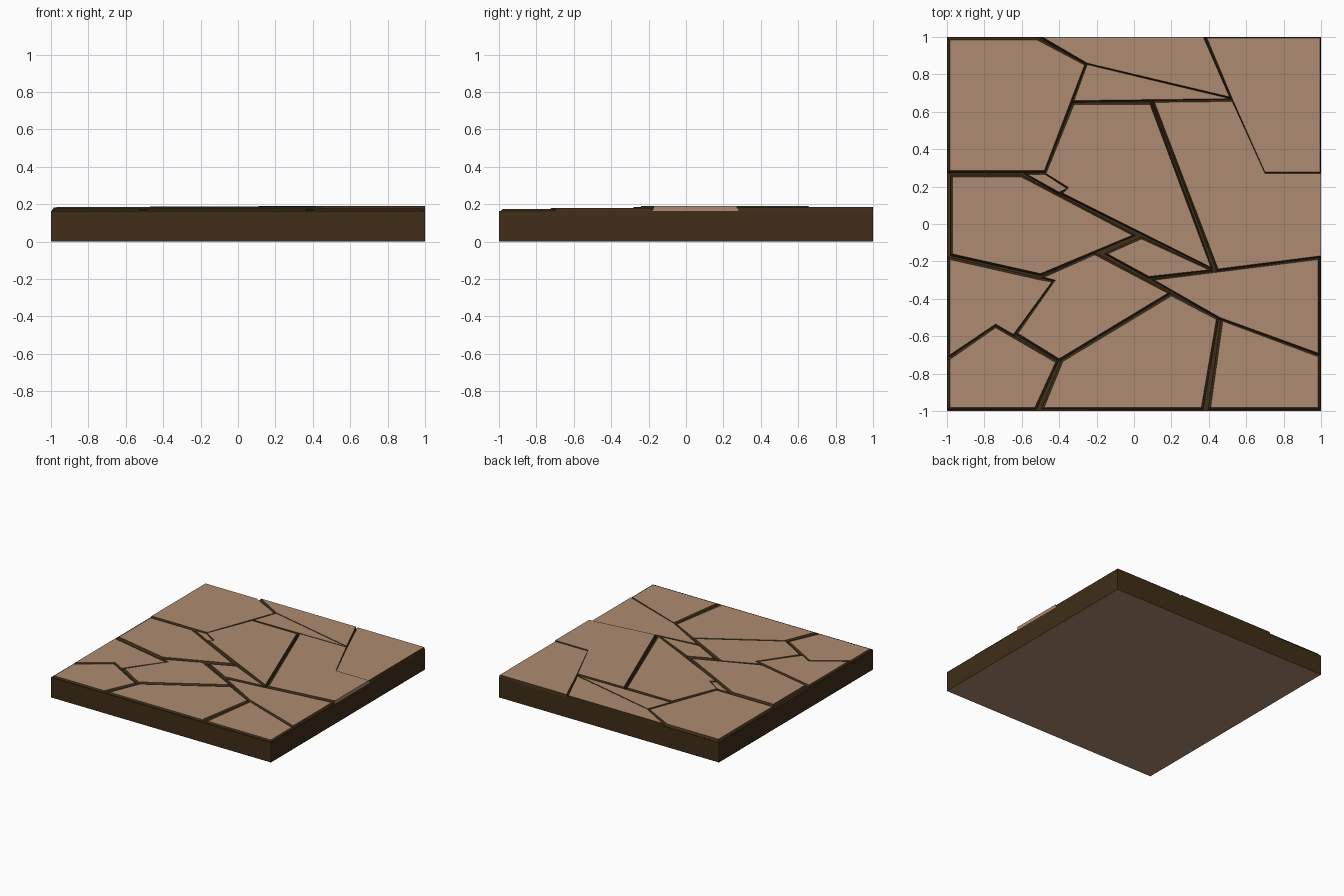
import bpy
import bmesh
from mathutils import Vector

if "Cube" in bpy.data.objects:
    bpy.data.objects.remove(bpy.data.objects["Cube"])

SLAB_TOP = 0.164
FLARE = 0.011


def material(name, rgb):
    m = bpy.data.materials.new(name)
    m.diffuse_color = (*rgb, 1)
    m.use_nodes = True
    m.node_tree.nodes["Principled BSDF"].inputs["Base Color"].default_value = m.diffuse_color
    return m


tan = material("tan_stone", (0.42, 0.26, 0.165))
dark = material("dark_mortar", (0.05, 0.027, 0.009))


def finish(bm, name):
    me = bpy.data.meshes.new(name)
    bm.to_mesh(me)
    bm.free()
    me.materials.append(tan)
    me.materials.append(dark)
    ob = bpy.data.objects.new(name, me)
    bpy.context.collection.objects.link(ob)
    return ob


# Slab: dark sides and joint floor, tan underside
bm = bmesh.new()
bmesh.ops.create_cube(bm, size=1)
for v in bm.verts:
    v.co = (v.co.x * 2, v.co.y * 2, (v.co.z + 0.5) * SLAB_TOP)
bm.normal_update()
for f in bm.faces:
    f.material_index = 0 if f.normal.z < -0.5 else 1
finish(bm, "base_slab")


def flagstone(name, height, outline):
    """Flat tan top with sloping dark skirts down to the slab."""
    pts = [Vector(p) for p in outline]
    n = len(pts)
    area = sum(pts[i - 1].cross(pts[i]) for i in range(n))
    if area < 0:
        pts.reverse()
    normals = []
    for i in range(n):
        d = (pts[(i + 1) % n] - pts[i]).normalized()
        normals.append(Vector((d.y, -d.x)))
    bm = bmesh.new()
    top, foot = [], []
    for i, p in enumerate(pts):
        out = (normals[i - 1] + normals[i]).normalized()
        q = p + out * FLARE / max(0.6, out.dot(normals[i]))
        q = [max(-1, min(1, c)) for c in q]
        top.append(bm.verts.new((p.x, p.y, height)))
        foot.append(bm.verts.new((q[0], q[1], SLAB_TOP)))
    bm.faces.new(top)
    for i in range(n):
        j = (i + 1) % n
        f = bm.faces.new((foot[i], foot[j], top[j], top[i]))
        # the broken right-hand face of the slab shows bare stone
        f.material_index = 0 if min(v.co.x for v in f.verts) > 0.998 else 1
    finish(bm, name)


# Back row
flagstone("flagstone_back_left", 0.182,
          [(-.985, .985), (-.52, .985), (-.265, .85), (-.48, .285), (-.985, .285)])
flagstone("flagstone_back_middle", 0.184,
          [(-.49, 1), (.37, 1), (.51, .68), (-.25, .86)])
flagstone("flagstone_back_right", 0.185,
          [(.39, .995), (.995, .995), (.995, .278), (.70, .278), (.53, .66)])
flagstone("flagstone_back_wedge", 0.184,
          [(-.25, .852), (.515, .67), (-.32, .66)])
# Middle row
flagstone("flagstone_centre", 0.187,
          [(-.32, .64), (.085, .64), (.41, -.23), (-.38, .165), (-.35, .195), (-.47, .27)])
flagstone("flagstone_right", 0.19,
          [(.11, .65), (.525, .655), (.70, .27), (1, .27), (1, -.17), (.45, -.24)])
flagstone("flagstone_chip", 0.182,
          [(-.57, .265), (-.475, .265), (-.36, .19), (-.40, .17)])
flagstone("flagstone_left", 0.185,
          [(-.97, .25), (-.60, .25), (-.01, -.06), (-.5, -.265), (-.97, -.16)])
flagstone("flagstone_small_centre", 0.184,
          [(.04, -.08), (.40, -.245), (.08, -.28), (-.14, -.16)])
# Front rows
flagstone("flagstone_front_left", 0.178,
          [(-.985, -.19), (-.5, -.30), (-.44, -.31), (-.645, -.59), (-.74, -.535), (-.985, -.70)])
flagstone("flagstone_front_centre", 0.18,
          [(-.48, -.285), (-.21, -.165), (.18, -.37), (-.40, -.72), (-.62, -.585), (-.42, -.30)])
flagstone("flagstone_front_right", 0.18,
          [(.11, -.30), (.985, -.19), (.985, -.69), (.46, -.50)])
flagstone("flagstone_edge_middle", 0.174,
          [(.20, -.385), (.44, -.51), (.36, -.98), (-.48, -.98), (-.38, -.735)])
flagstone("flagstone_edge_right", 0.174,
          [(.475, -.52), (.985, -.71), (.985, -.98), (.41, -.98)])
flagstone("flagstone_edge_left", 0.174,
          [(-.985, -.725), (-.74, -.555), (-.42, -.74), (-.53, -.98), (-.985, -.98)])
